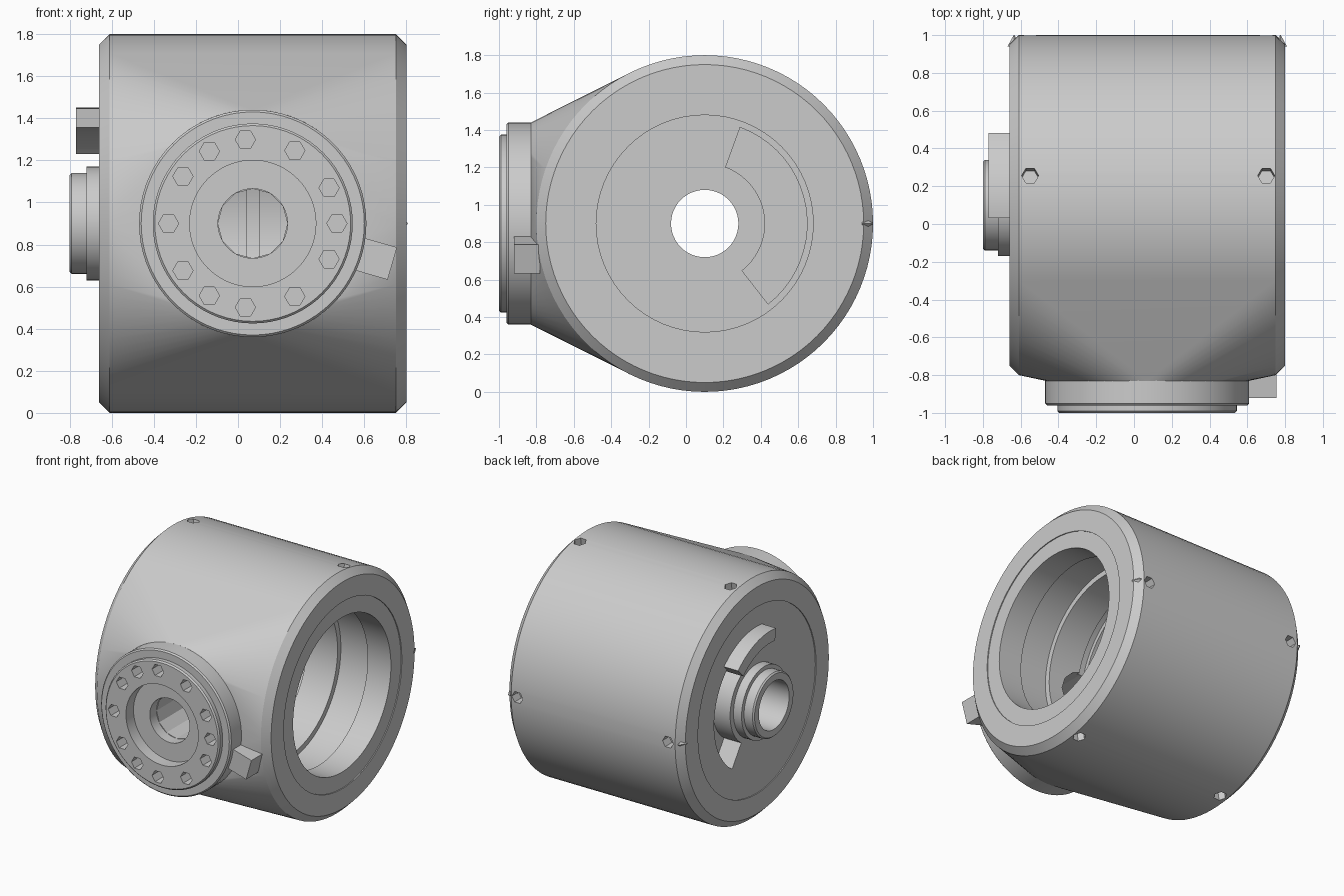
import bpy
import bmesh
from math import radians, cos, sin, tau
from mathutils import Matrix

cube = bpy.data.objects.get("Cube")
if cube:
    bpy.data.objects.remove(cube, do_unlink=True)

GREY = (0.6, 0.6, 0.6, 1)
mat = bpy.data.materials.new("machined grey")
mat.use_nodes = True
mat.diffuse_color = GREY
mat.node_tree.nodes["Principled BSDF"].inputs["Base Color"].default_value = GREY

# Body frame: local z runs along +x, angles go from +y towards +z
BODY = Matrix(((0, 0, 1, 0), (1, 0, 0, 0.1), (0, 1, 0, 0.9), (0, 0, 0, 1)))
# Port frame: local z points out of the front
PORT = Matrix(((1, 0, 0, 0.07), (0, 0, -1, 0), (0, 1, 0, 0.9), (0, 0, 0, 1)))


def finish(bm, name, frame):
    bm.transform(frame)
    bmesh.ops.recalc_face_normals(bm, faces=bm.faces)
    mesh = bpy.data.meshes.new(name)
    bm.to_mesh(mesh)
    bm.free()
    mesh.materials.append(mat)
    ob = bpy.data.objects.new(name, mesh)
    bpy.context.collection.objects.link(ob)
    return ob


def lathe(name, profile, frame, sides=64, closed=False):
    """Revolve (radius, height) points; capped ends, or a closed tube."""
    bm = bmesh.new()
    rings = [[bm.verts.new((r * cos(tau * i / sides), r * sin(tau * i / sides), h))
              for i in range(sides)] for r, h in profile]
    pairs = list(zip(rings, rings[1:]))
    if closed:
        pairs.append((rings[-1], rings[0]))
    else:
        bm.faces.new(rings[0])
        bm.faces.new(rings[-1])
    for a, b in pairs:
        for i in range(sides):
            j = (i + 1) % sides
            bm.faces.new((a[i], a[j], b[j], b[i]))
    return finish(bm, name, frame)


def sector(name, r0, r1, a0, a1, h0, h1, frame, steps=20):
    """Curved bar between two radii and two angles."""
    bm = bmesh.new()
    angles = [radians(a0 + (a1 - a0) * i / steps) for i in range(steps + 1)]
    pts = [(r1 * cos(a), r1 * sin(a)) for a in angles]
    pts += [(r0 * cos(a), r0 * sin(a)) for a in reversed(angles)]
    low = [bm.verts.new((x, y, h0)) for x, y in pts]
    high = [bm.verts.new((x, y, h1)) for x, y in pts]
    bm.faces.new(low)
    bm.faces.new(high)
    for i in range(len(pts)):
        j = (i + 1) % len(pts)
        bm.faces.new((low[i], low[j], high[j], high[i]))
    return finish(bm, name, frame)


def cut(ob, cutters):
    for c in cutters:
        c.hide_render = True
        m = ob.modifiers.new("cut", 'BOOLEAN')
        m.operation = 'DIFFERENCE'
        m.solver = 'EXACT'
        m.object = c
    bpy.context.view_layer.update()
    mesh = bpy.data.meshes.new_from_object(
        ob.evaluated_get(bpy.context.evaluated_depsgraph_get()))
    ob.modifiers.clear()
    ob.data = mesh
    for c in cutters:
        bpy.data.objects.remove(c, do_unlink=True)


def block(name, size, frame):
    bm = bmesh.new()
    bmesh.ops.create_cube(bm, size=1)
    bm.transform(Matrix.Diagonal((*size, 1)))
    return finish(bm, name, frame)


# Housing: chamfered drum blended by a hull into the round port pad
bm = bmesh.new()
N = 96
for r, h in ((0.85, -0.66), (0.9, -0.61), (0.9, 0.75), (0.85, 0.8)):
    for i in range(N):
        bm.verts.new(BODY @ Matrix.Rotation(tau * i / N, 4, 'Z') @ Matrix.Translation((r, 0, h))
                     @ Matrix().to_translation())
for i in range(N):
    a = tau * i / N
    bm.verts.new((0.07 + 0.54 * cos(a), -0.83, 0.9 + 0.54 * sin(a)))
hull = bmesh.ops.convex_hull(bm, input=bm.verts)
spare = [v for v in hull["geom_interior"] if isinstance(v, bmesh.types.BMVert)]
bmesh.ops.delete(bm, geom=spare, context='VERTS')
bmesh.ops.dissolve_limit(bm, angle_limit=0.002, verts=bm.verts, edges=bm.edges)
housing = finish(bm, "housing", Matrix())

# Stepped bore, rim recesses, shaft hole, end slot and port hole
bore = lathe("bore", [(0.7, 0.85), (0.7, 0.793), (0.58, 0.793), (0.58, 0.6), (0.62, 0.6),
                      (0.62, 0.35), (0.58, 0.35), (0.58, 0.1), (0.61, 0.1), (0.61, 0.04),
                      (0.58, 0.04), (0.58, -0.46)], BODY)
cutters = [
    bore,
    lathe("end_recess", [(0.7, -0.7), (0.7, -0.653)], BODY),
    lathe("shaft_hole", [(0.2, -0.9), (0.2, -0.3)], BODY, 24),
    sector("slot", 0.31, 0.5, -55, 68, -0.7, -0.51, BODY),
    lathe("port_hole", [(0.165, 0.3), (0.165, 1.1)], PORT, 12),
]
# Small hex screw holes near both ends of the drum
for angle in (80, 0, -80):
    for h in (-0.55, 0.7):
        spot = (BODY @ Matrix.Rotation(radians(angle), 4, 'Z')
                @ Matrix.Translation((0.9, 0, h)) @ Matrix.Rotation(radians(90), 4, 'Y'))
        cutters.append(lathe("screw_hole", [(0.045, -0.08), (0.045, 0.08)], spot, 6))
cut(housing, cutters)

# Port flange with recess and a ring of hex bolt holes
flange = lathe("port_flange", [(0.165, 0.8), (0.54, 0.8), (0.54, 0.95), (0.53, 0.96),
                               (0.475, 0.96), (0.475, 0.99), (0.465, 1.0), (0.3, 1.0),
                               (0.3, 0.91), (0.165, 0.91)], PORT, 72, True)
holes = []
for angle in (0, 25, 60, 95, 121, 146, 180, -146, -121, -95, -60, -25):
    a = radians(angle)
    spot = PORT @ Matrix.Translation((0.4 * cos(a), 0.4 * sin(a), 0))
    holes.append(lathe("bolt_hole", [(0.048, 0.9), (0.048, 1.1)], spot, 6))
cut(flange, holes)

# Locating lug on the side of the flange
lug = block("flange_lug", (0.19, 0.16, 0.14),
            PORT @ Matrix.Rotation(radians(-16), 4, 'Z') @ Matrix.Translation((0.595, 0, 0.85)))

# Stepped shaft hub on the closed end
hub = lathe("shaft_hub", [(0.18, -0.8), (0.23, -0.8), (0.24, -0.79), (0.24, -0.72),
                          (0.27, -0.72), (0.27, -0.46), (0.18, -0.46)], BODY, 48, True)

# Curved stop outside the closed end, crescent plate inside it
stop = sector("end_stop", 0.46, 0.55, 46, 97, -0.77, -0.6, BODY)
plate = sector("inner_crescent", 0.32, 0.55, -52, 70, -0.48, -0.43, BODY)

# Tiny pointed index marks on both rims
for h in (-0.635, 0.775):
    tip = (BODY @ Matrix.Translation((0.86, 0, h)) @ Matrix.Rotation(radians(90), 4, 'Y'))
    lathe("index_mark", [(0.035, -0.02), (0.002, 0.04)], tip, 4)

# Smooth round surfaces while keeping machined edges crisp
bpy.ops.object.select_all(action='DESELECT')
for ob in (housing, flange, hub, stop, plate):
    ob.select_set(True)
bpy.context.view_layer.objects.active = housing
bpy.ops.object.shade_smooth_by_angle(angle=radians(25))
